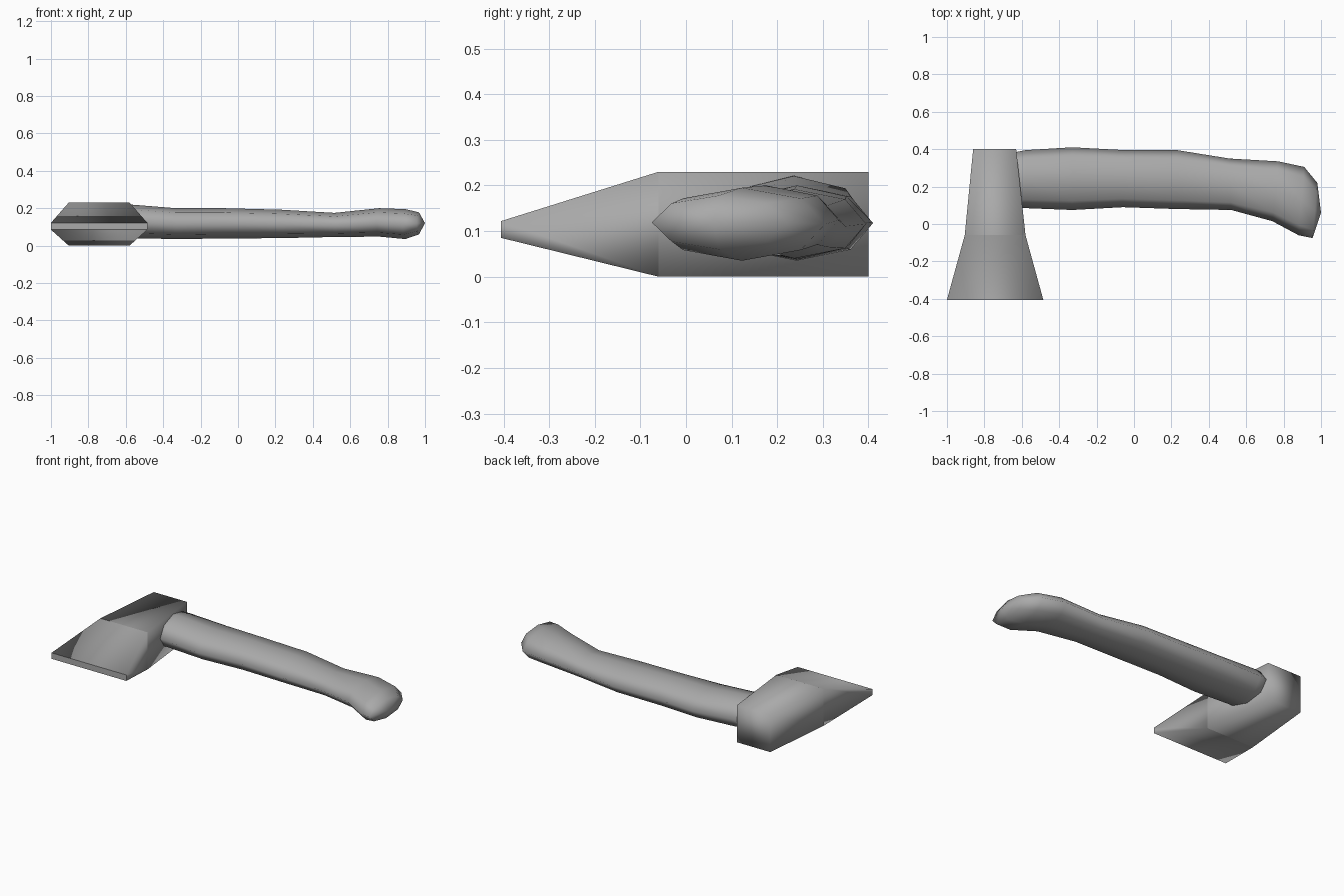
import bpy, bmesh
from math import cos, sin, pi
from mathutils import Vector

cube = bpy.data.objects.get("Cube")
if cube:
    bpy.data.objects.remove(cube, do_unlink=True)

GREY = (0.4, 0.4, 0.4, 1)
mat = bpy.data.materials.new("plain grey")
mat.use_nodes = True
mat.diffuse_color = GREY
mat.node_tree.nodes["Principled BSDF"].inputs["Base Color"].default_value = GREY


def loft(name, rings, tip=None, sharp_rings=()):
    """Skin a list of point rings, closing the far end with a face or a tip."""
    bm = bmesh.new()
    loops = [[bm.verts.new(p) for p in ring] for ring in rings]
    n = len(loops[0])
    for a, b in zip(loops, loops[1:]):
        for i in range(n):
            j = (i + 1) % n
            bm.faces.new((a[i], a[j], b[j], b[i]))
    bm.faces.new(loops[0])
    if tip:
        end = bm.verts.new(tip)
        for i in range(n):
            bm.faces.new((loops[-1][i], loops[-1][(i + 1) % n], end))
    else:
        bm.faces.new(loops[-1])
    bmesh.ops.recalc_face_normals(bm, faces=bm.faces)
    for f in bm.faces:
        f.smooth = True
    for r in sharp_rings:
        for i in range(n):
            bm.edges.get((loops[r][i], loops[r][(i + 1) % n])).smooth = False
    mesh = bpy.data.meshes.new(name)
    bm.to_mesh(mesh)
    bm.free()
    mesh.materials.append(mat)
    obj = bpy.data.objects.new(name, mesh)
    bpy.context.collection.objects.link(obj)
    return obj


# Axe head: rectangular sections from the poll to the cutting edge
# (y, x min, x max, z min, z max)
head = [
    (0.40, -0.86, -0.63, 0.0, 0.23),
    (-0.06, -0.905, -0.58, 0.0, 0.23),
    (-0.405, -1.0, -0.485, 0.085, 0.122),
]
loft("axe_head",
     [[(x0, y, z0), (x1, y, z0), (x1, y, z1), (x0, y, z1)]
      for y, x0, x1, z0, z1 in head],
     sharp_rings=(1, 2))


# Handle: eight-sided oval sections
def oval(back, front, z0, z1):
    """Section between a back and a front point (x, y), from z0 to z1."""
    back, front = Vector(back), Vector(front)
    mid, half = (back + front) / 2, (back - front) / 2
    ring = []
    for k in range(8):
        a = k * pi / 4
        p = mid + half * cos(a)
        ring.append((p.x, p.y, (z0 + z1) / 2 + (z1 - z0) / 2 * sin(a)))
    return ring


handle = [
    ((-0.70, 0.37), (-0.70, 0.09), 0.04, 0.225),
    ((-0.58, 0.395), (-0.58, 0.085), 0.04, 0.22),
    ((-0.33, 0.41), (-0.33, 0.075), 0.035, 0.2),
    ((-0.09, 0.397), (-0.06, 0.09), 0.038, 0.2),
    ((0.23, 0.395), (0.23, 0.08), 0.04, 0.192),
    ((0.51, 0.35), (0.52, 0.075), 0.046, 0.175),
    ((0.77, 0.335), (0.74, 0.015), 0.048, 0.2),
    ((0.91, 0.305), (0.88, -0.06), 0.035, 0.195),
    ((0.98, 0.22), (0.955, -0.075), 0.06, 0.178),
]
loft("handle", [oval(*s) for s in handle], tip=(1.0, 0.06, 0.12))
